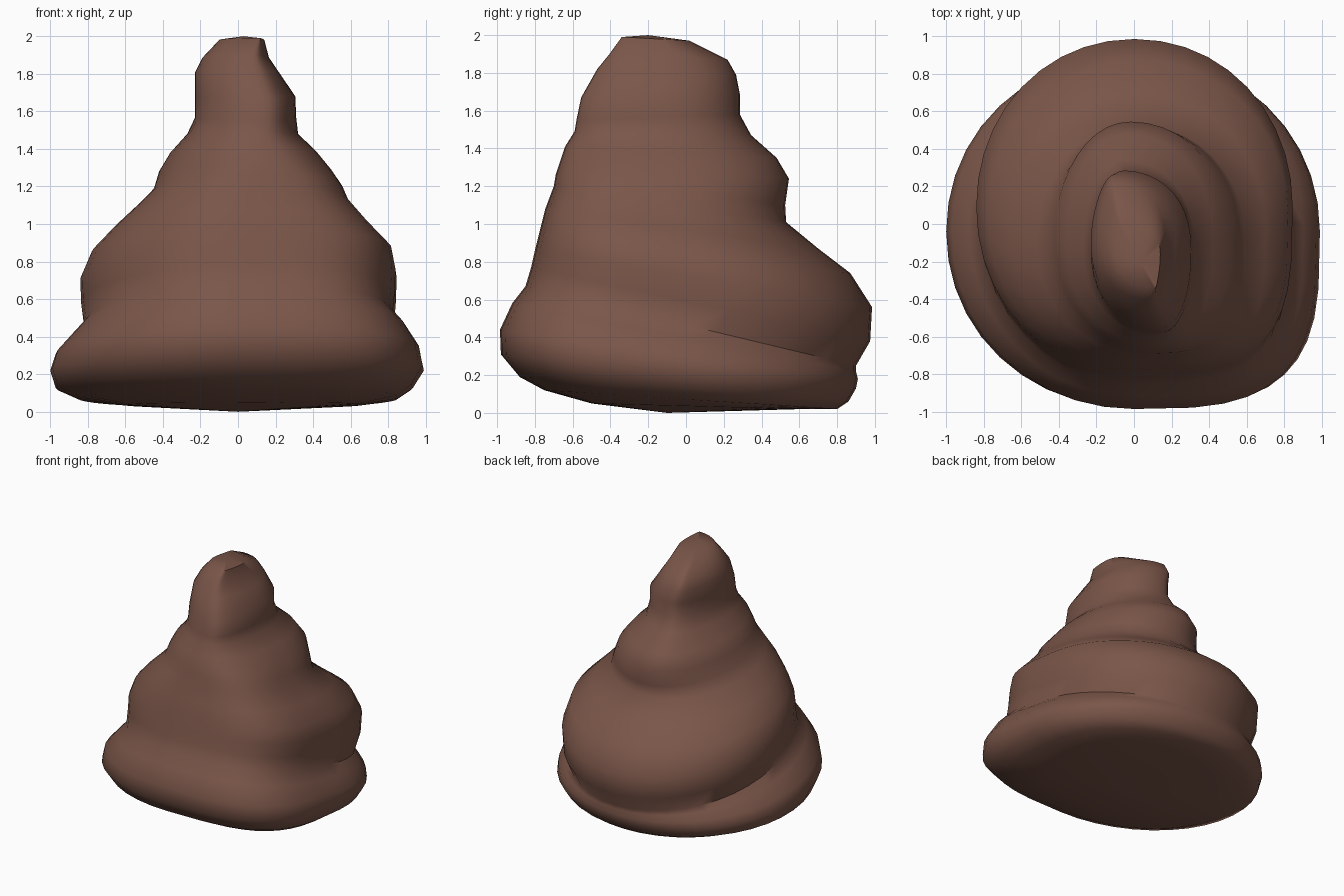
import bpy, bmesh, math

brown = bpy.data.materials.new("warm brown")
brown.diffuse_color = (0.195, 0.092, 0.066, 1)

# Tilted cross-sections: left x, right x, front y, back y, front z, back z
RINGS = [
    (-0.60, 0.65, -0.50, 0.60, 0.05, 0.02),    # underside
    (-0.85, 0.85, -0.75, 0.80, 0.12, 0.02),
    (-0.97, 0.93, -0.88, 0.86, 0.19, 0.06),    # base coil
    (-1.00, 0.99, -0.98, 0.90, 0.31, 0.13),
    (-0.97, 0.97, -0.985, 0.91, 0.44, 0.18),
    (-0.88, 0.90, -0.92, 0.90, 0.58, 0.22),
    (-0.82, 0.83, -0.85, 0.90, 0.67, 0.25),    # crease
    (-0.835, 0.84, -0.82, 0.975, 0.77, 0.38),  # middle coil
    (-0.84, 0.845, -0.80, 0.985, 0.86, 0.56),
    (-0.78, 0.82, -0.775, 0.87, 0.96, 0.74),
    (-0.66, 0.70, -0.745, 0.70, 1.08, 0.87),
    (-0.52, 0.59, -0.70, 0.53, 1.20, 1.01),    # crease
    (-0.45, 0.56, -0.69, 0.525, 1.26, 1.10),   # upper coil
    (-0.42, 0.50, -0.67, 0.545, 1.32, 1.24),
    (-0.36, 0.42, -0.64, 0.48, 1.41, 1.35),
    (-0.27, 0.32, -0.59, 0.345, 1.49, 1.47),   # crease
    (-0.23, 0.31, -0.58, 0.285, 1.55, 1.58),   # tip
    (-0.23, 0.305, -0.555, 0.285, 1.67, 1.69),
    (-0.23, 0.22, -0.47, 0.265, 1.82, 1.79),
    (-0.19, 0.165, -0.405, 0.22, 1.90, 1.87),
    (-0.10, 0.14, -0.34, 0.02, 1.99, 1.97),
]
SEGMENTS = 40


def spow(v, e):
    return math.copysign(abs(v) ** e, v)


def ring_points(x0, x1, y0, y1, zf, zb):
    """Rounded loop, squarer at front right, leaning towards the tip."""
    cx, cy = (x0 + x1) / 2, (y0 + y1) / 2
    rx, ry = (x1 - x0) / 2, (y1 - y0) / 2
    high = min(max(((zf + zb) / 2 - 0.9) / 0.6, 0), 1)
    for i in range(SEGMENTS):
        a = 2 * math.pi * i / SEGMENTS
        c, s = math.cos(a), math.sin(a)
        n = 2.05
        if c > 0 and s < 0:
            n = 3.3 - 0.9 * high
        u, v = spow(c, 2 / n), spow(s, 2 / n)
        x = cx + rx * u - 0.09 * high * v * (1 - abs(u))
        yield (x, cy + ry * v, zf + (zb - zf) * (v + 1) / 2)


# Coiled body lofted through the rings
bm = bmesh.new()
loops = [[bm.verts.new(p) for p in ring_points(*r)] for r in RINGS]
for low, up in zip(loops, loops[1:]):
    for i in range(SEGMENTS):
        j = (i + 1) % SEGMENTS
        bm.faces.new((low[i], low[j], up[j], up[i]))

# Slightly domed caps
for loop, tip in ((loops[0], (0, -0.1, 0.0)), (loops[-1], (0.03, -0.2, 2.0))):
    v = bm.verts.new(tip)
    for i in range(SEGMENTS):
        bm.faces.new((loop[i], loop[(i + 1) % SEGMENTS], v))
bmesh.ops.recalc_face_normals(bm, faces=bm.faces)

mesh = bpy.data.meshes.new("coiled_mound")
bm.to_mesh(mesh)
bm.free()
mesh.materials.append(brown)
mound = bpy.data.objects.new("coiled_mound", mesh)
bpy.context.collection.objects.link(mound)
bpy.context.view_layer.objects.active = mound
mound.select_set(True)
bpy.ops.object.shade_smooth_by_angle(angle=math.radians(50))
